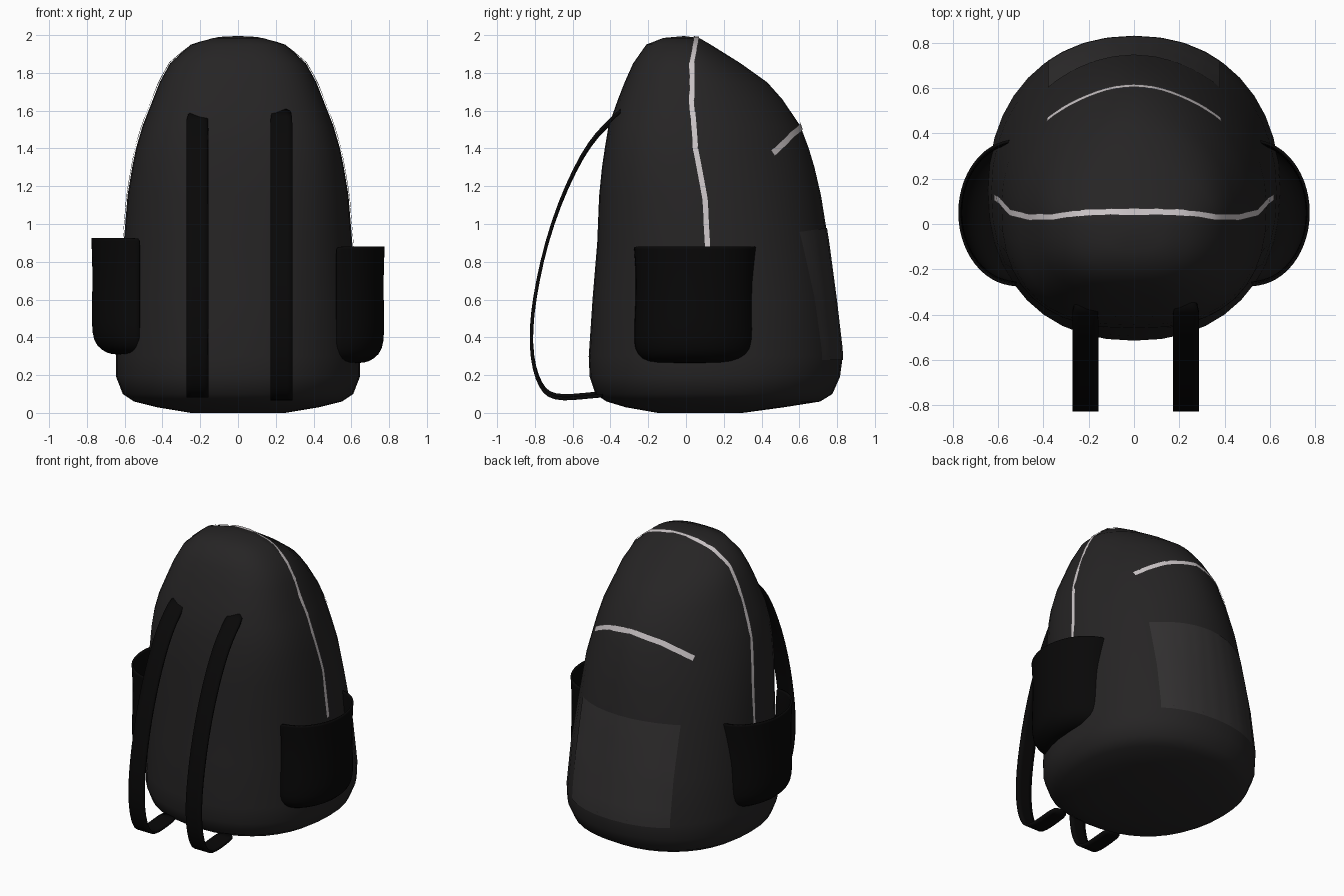
import bpy, bmesh
from math import sin, cos, pi, copysign
from mathutils import Vector
from mathutils.bvhtree import BVHTree

if "Cube" in bpy.data.objects:
    bpy.data.objects.remove(bpy.data.objects["Cube"])


def material(name, v):
    m = bpy.data.materials.new(name)
    m.diffuse_color = (v, v * 0.93, v * 0.95, 1)
    m.use_nodes = True
    m.node_tree.nodes["Principled BSDF"].inputs["Base Color"].default_value = m.diffuse_color
    return m


FABRIC = material("dark fabric", 0.019)
PANEL = material("grey panel", 0.032)
BLACK = material("black webbing", 0.0025)
METAL = material("zip grey", 0.6)


def make(name, verts, faces, mat, thick=0.0, subdiv=0, angle=50):
    me = bpy.data.meshes.new(name)
    me.from_pydata([tuple(v) for v in verts], [], faces)
    bm = bmesh.new()
    bm.from_mesh(me)
    bmesh.ops.recalc_face_normals(bm, faces=bm.faces[:])
    bm.to_mesh(me)
    bm.free()
    ob = bpy.data.objects.new(name, me)
    bpy.context.collection.objects.link(ob)
    me.materials.append(mat)
    if subdiv:
        ob.modifiers.new("rounding", 'SUBSURF').levels = subdiv
        ob.modifiers["rounding"].render_levels = subdiv
    if thick:
        s = ob.modifiers.new("thickness", 'SOLIDIFY')
        s.thickness, s.offset = thick, 0
    bpy.ops.object.select_all(action='DESELECT')
    ob.select_set(True)
    bpy.context.view_layer.objects.active = ob
    bpy.ops.object.shade_smooth_by_angle(angle=angle * pi / 180)
    return ob


def grid_faces(rows, cols, closed=False):
    n = cols if closed else cols - 1
    return [(r * cols + c, r * cols + (c + 1) % cols,
             (r + 1) * cols + (c + 1) % cols, (r + 1) * cols + c)
            for r in range(rows - 1) for c in range(n)]


def power(v, e):
    return copysign(abs(v) ** e, v)


# Body: stacked sections (z, half width, front y, widest y, back y)
SECTIONS = [
    (0.00, 0.25, -0.15, 0.10, 0.30), (0.03, 0.43, -0.32, 0.13, 0.52),
    (0.06, 0.55, -0.42, 0.15, 0.71), (0.10, 0.61, -0.48, 0.15, 0.775),
    (0.19, 0.645, -0.51, 0.15, 0.815), (0.30, 0.645, -0.515, 0.15, 0.83),
    (0.60, 0.63, -0.495, 0.14, 0.795), (0.90, 0.605, -0.47, 0.12, 0.755),
    (1.15, 0.585, -0.46, 0.09, 0.715), (1.30, 0.56, -0.445, 0.06, 0.68),
    (1.40, 0.54, -0.43, 0.05, 0.65), (1.52, 0.505, -0.41, 0.04, 0.605),
    (1.66, 0.45, -0.36, 0.03, 0.51), (1.75, 0.415, -0.325, 0.03, 0.43),
    (1.85, 0.36, -0.28, 0.02, 0.29), (1.95, 0.25, -0.21, 0.0, 0.13),
    (1.985, 0.13, -0.12, -0.01, 0.07)]
SIDES = 40

verts = []
for z, w, y0, ym, y1 in SECTIONS:
    up = min(max((z - 0.5) / 0.9, 0), 1)      # flatter front, pointed back higher up
    for i in range(SIDES):
        a = 2 * pi * i / SIDES
        back = sin(a) >= 0
        e = 0.92 + 0.18 * up if back else 0.90 - 0.16 * up
        depth = y1 - ym if back else ym - y0
        verts.append((w * power(cos(a), e), ym + depth * power(sin(a), e), z))
faces = grid_faces(len(SECTIONS), SIDES, True)
faces.append(tuple(range(SIDES)))
top = len(verts)
verts.append((0, -0.01, 1.995))
faces += [(top - SIDES + i, top - SIDES + (i + 1) % SIDES, top) for i in range(SIDES)]
make("body", verts, faces, FABRIC)
surface = BVHTree.FromPolygons([Vector(v) for v in verts], faces)


# Zips: flat ribbons laid on the body surface
def zip_strip(name, half, width):
    path = [Vector((-x, y, z)) for x, y, z in half] + \
           [Vector(p) for p in half[-2::-1]]
    pts = [a.lerp(b, t / 5) for a, b in zip(path, path[1:]) for t in range(5)] + [path[-1]]
    hits = [surface.find_nearest(p)[:2] for p in pts]
    out = []
    for i, (p, n) in enumerate(hits):
        if n.dot(p - Vector((0, 0.1, 0.9))) < 0:
            n = -n
        t = hits[min(i + 1, len(hits) - 1)][0] - hits[max(i - 1, 0)][0]
        side = t.cross(n).normalized() * width / 2
        out += [p + n * 0.006 - side, p + n * 0.006 + side]
    make(name, out, grid_faces(len(hits), 2), METAL)


zip_strip("main_zip", [(0.60, 0.12, 0.80), (0.58, 0.10, 1.13), (0.54, 0.05, 1.40),
                       (0.45, 0.03, 1.65), (0.36, 0.03, 1.85), (0.25, 0.05, 1.95),
                       (0, 0.055, 2.0)], 0.028)
zip_strip("back_zip", [(0.37, 0.45, 1.37), (0.2, 0.55, 1.47), (0, 0.61, 1.52)], 0.035)

# Back panel: thin patch following the body
verts = []
for r in range(13):
    for c in range(25):
        x = -0.38 + 0.76 * c / 24
        z = 0.28 + 0.70 * r / 12 - 0.15 * x * x * r / 12
        p = surface.ray_cast(Vector((x, 2, z)), Vector((0, -1, 0)))[0]
        verts.append((x, p.y + 0.004, z))
make("back_panel", verts, grid_faces(13, 25), PANEL)

# Side pockets: open-topped pouches (z, outer x, half length)
ROWS = [(0.27, 0.65, 0.20), (0.275, 0.69, 0.26), (0.31, 0.745, 0.305), (0.37, 0.77, 0.322),
        (0.50, 0.77, 0.315), (0.70, 0.765, 0.307), (0.86, 0.772, 0.318), (0.88, 0.772, 0.32)]
COLS = 15
for side, label, lift in ((1, "right", 0), (-1, "left", 0.045)):
    verts = []
    for z, xo, h in ROWS:
        for c in range(COLS):
            a = -pi / 2 + pi * c / (COLS - 1)
            verts.append((side * (0.52 + (xo - 0.52) * cos(a)), 0.05 + h * sin(a), z + lift))
    make(label + "_pocket", verts, grid_faces(len(ROWS), COLS) + [tuple(range(COLS))],
         BLACK, 0.012, 1)

# Shoulder straps: looped ribbons on the front (y, z)
STRAP = [(-0.34, 1.60), (-0.43, 1.52), (-0.51, 1.43), (-0.59, 1.29), (-0.67, 1.11),
         (-0.74, 0.90), (-0.785, 0.70), (-0.815, 0.52), (-0.822, 0.36), (-0.805, 0.23),
         (-0.77, 0.14), (-0.73, 0.09), (-0.65, 0.075), (-0.55, 0.085), (-0.44, 0.095)]
for x, label, stretch in ((-0.215, "left", 0.985), (0.23, "right", 1.005)):
    verts = [(x + dx, y, 0.83 + (z - 0.83) * stretch)
             for y, z in STRAP for dx in (-0.0575, 0, 0.0575)]
    make(label + "_shoulder_strap", verts, grid_faces(len(STRAP), 3), BLACK, 0.018, 1)
